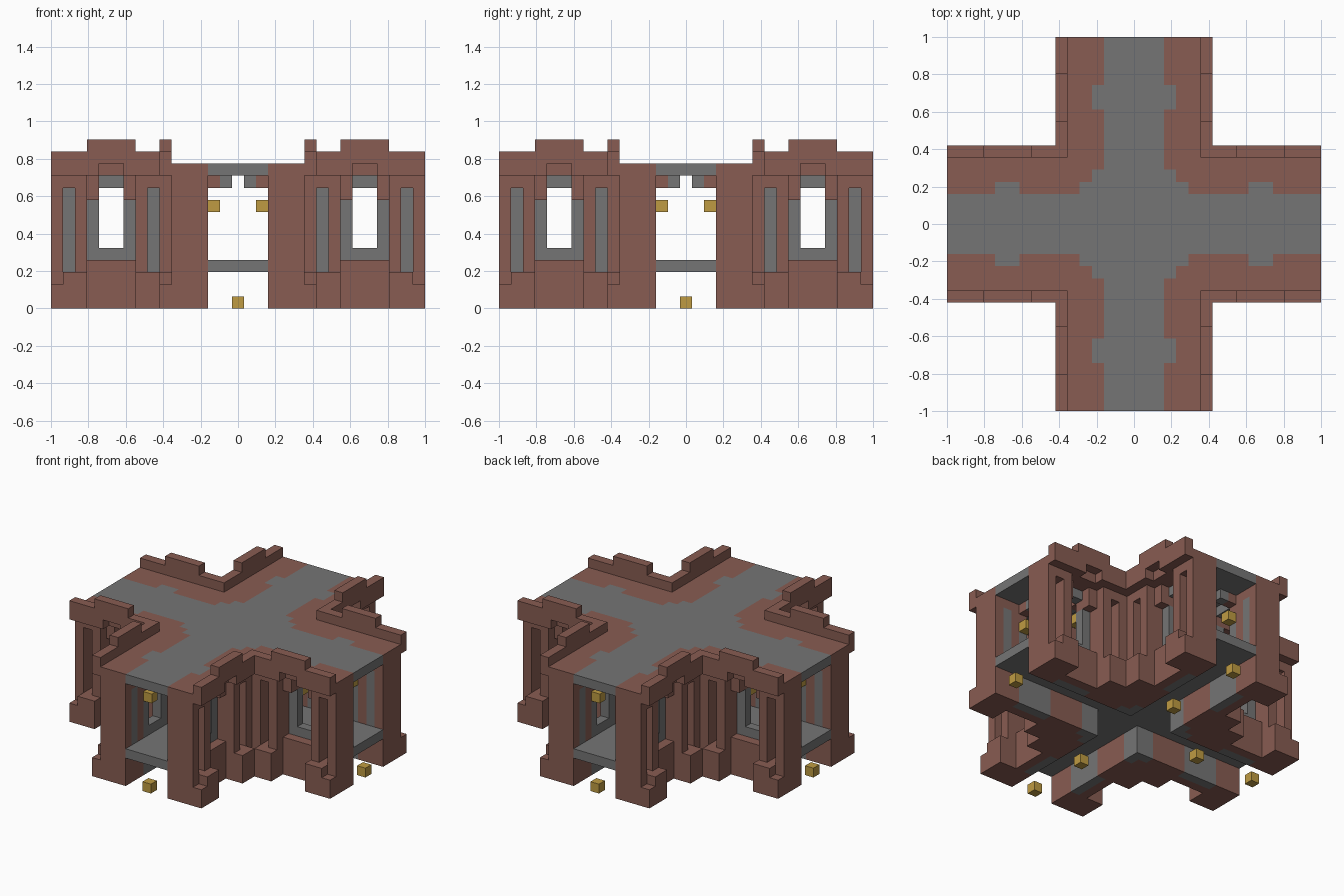
import bpy
import bmesh
from mathutils import Matrix, Vector

if "Cube" in bpy.data.objects:
    bpy.data.objects.remove(bpy.data.objects["Cube"], do_unlink=True)

U = 2 / 31          # one block
MID = 10.5          # middle of each arm's side wall, in blocks


def material(name, rgb):
    m = bpy.data.materials.new(name)
    m.use_nodes = True
    m.diffuse_color = (*rgb, 1)
    bsdf = m.node_tree.nodes["Principled BSDF"]
    bsdf.inputs["Base Color"].default_value = (*rgb, 1)
    bsdf.inputs["Roughness"].default_value = 0.9
    return m


BRICK = material("red_brown_brick", (0.246, 0.107, 0.084))
STONE = material("grey_stone", (0.178, 0.178, 0.178))
GOLD = material("lamp_gold", (0.52, 0.33, 0.055))


def build(name, mat, boxes):
    """One object from a list of boxes (x0, x1, y0, y1, z0, z1) in blocks."""
    bm = bmesh.new()
    for x0, x1, y0, y1, z0, z1 in boxes:
        size = Vector((abs(x1 - x0), abs(y1 - y0), z1 - z0)) * U
        mid = Vector((x0 + x1, y0 + y1, z0 + z1)) * U / 2
        bmesh.ops.create_cube(bm, size=1, matrix=Matrix.Translation(mid) @ Matrix.Diagonal((*size, 1)))
    mesh = bpy.data.meshes.new(name)
    bm.to_mesh(mesh)
    bm.free()
    mesh.materials.append(mat)
    obj = bpy.data.objects.new(name, mesh)
    bpy.context.collection.objects.link(obj)
    return obj


def on_arms(x0, x1, y0, y1, z0, z1):
    """Repeat a box on all four arms, on both sides of each."""
    out = []
    for sx in (-1, 1):
        for sy in (-1, 1):
            out.append((sx * x0, sx * x1, sy * y0, sy * y1, z0, z1))
            out.append((sy * y0, sy * y1, sx * x0, sx * x1, z0, z1))
    return out


def wall(name, mat, *parts):
    """Wall boxes (t0, t1, d0, d1, z0, z1): t from wall middle, d from arm axis."""
    boxes = []
    for t0, t1, d0, d1, z0, z1 in parts:
        spans = [(MID - t1, MID + t1)] if t0 == 0 else [(MID + t0, MID + t1), (MID - t1, MID - t0)]
        for a, b in spans:
            boxes += on_arms(a, b, d0, d1, z0, z1)
    return build(name, mat, boxes)


def corners(name, mat, *rects):
    """Full-height columns in the four corners of the crossing."""
    boxes = [(sx * a, sx * b, sy * c, sy * d, 0, 12)
             for a, b, c, d in rects for sx in (-1, 1) for sy in (-1, 1)]
    return build(name, mat, boxes)


def cross(name, z0, z1):
    arms = [(s * 2.5, s * 15.5, -2.5, 2.5, z0, z1) for s in (-1, 1)]
    arms += [(c, d, a, b, e, f) for a, b, c, d, e, f in arms]
    return build(name, STONE, arms + [(-2.5, 2.5, -2.5, 2.5, z0, z1)])


# Floor and roof
cross("floor", 3, 4)
cross("roof_path", 11, 12)
wall("roof_edge", BRICK, (1, 5, 2.5, 5.5, 11, 12), (0, 1, 3.5, 5.5, 11, 12))

# Stepped parapet beam
wall("parapet", BRICK, (2, 5, 5.5, 6.5, 11, 13), (1, 2, 5.5, 6.5, 11, 14), (0, 1, 5.5, 6.5, 12, 14))

# Upright brick parts
wall("end_pier", BRICK, (4, 5, 2.5, 5.5, 0, 11))
wall("pillar", BRICK, (2, 3, 2.5, 5.5, 0, 11))
wall("foot", BRICK, (4, 5, 5.5, 6.5, 0, 2), (2, 4, 5.5, 6.5, 0, 3), (3, 4, 2.5, 5.5, 0, 3))
wall("slit_lintel", BRICK, (3, 4, 2.5, 5.5, 10, 11))
wall("slit_back", STONE, (3, 4, 2.5, 3.5, 3, 10))

# Window with brick apron and shoulders
wall("window_apron", BRICK, (0, 2, 3.5, 4.5, 0, 4))
wall("window_shoulder", BRICK, (1, 2, 2.5, 4.5, 9, 11))
wall("window_frame", STONE, (0, 1, 2.5, 3.5, 0, 5), (1, 2, 2.5, 3.5, 0, 9), (0, 1, 2.5, 3.5, 10, 12))

# Ceiling brackets
wall("ceiling_bracket", BRICK, (1, 2, 1.5, 2.5, 10, 11))
wall("ceiling_rib", STONE, (1, 2, 0.5, 1.5, 10, 11))

# Corners of the crossing
corners("corner_column", STONE, (2.5, 4.5, 2.5, 3.5), (2.5, 3.5, 3.5, 4.5))
corners("corner_wall", BRICK, (4.5, 5.5, 2.5, 5.5), (2.5, 4.5, 4.5, 5.5), (3.5, 4.5, 3.5, 4.5))

# Lamps
wall("wall_lamp", GOLD, (1, 2, 1.5, 2.5, 8, 9))
spots = [(15, 0), (-15, 0), (0, 15), (0, -15), (0, -8), (-8, 0), (0, 6)]
build("ground_lamp", GOLD, [(x - 0.5, x + 0.5, y - 0.5, y + 0.5, 0, 1) for x, y in spots])
